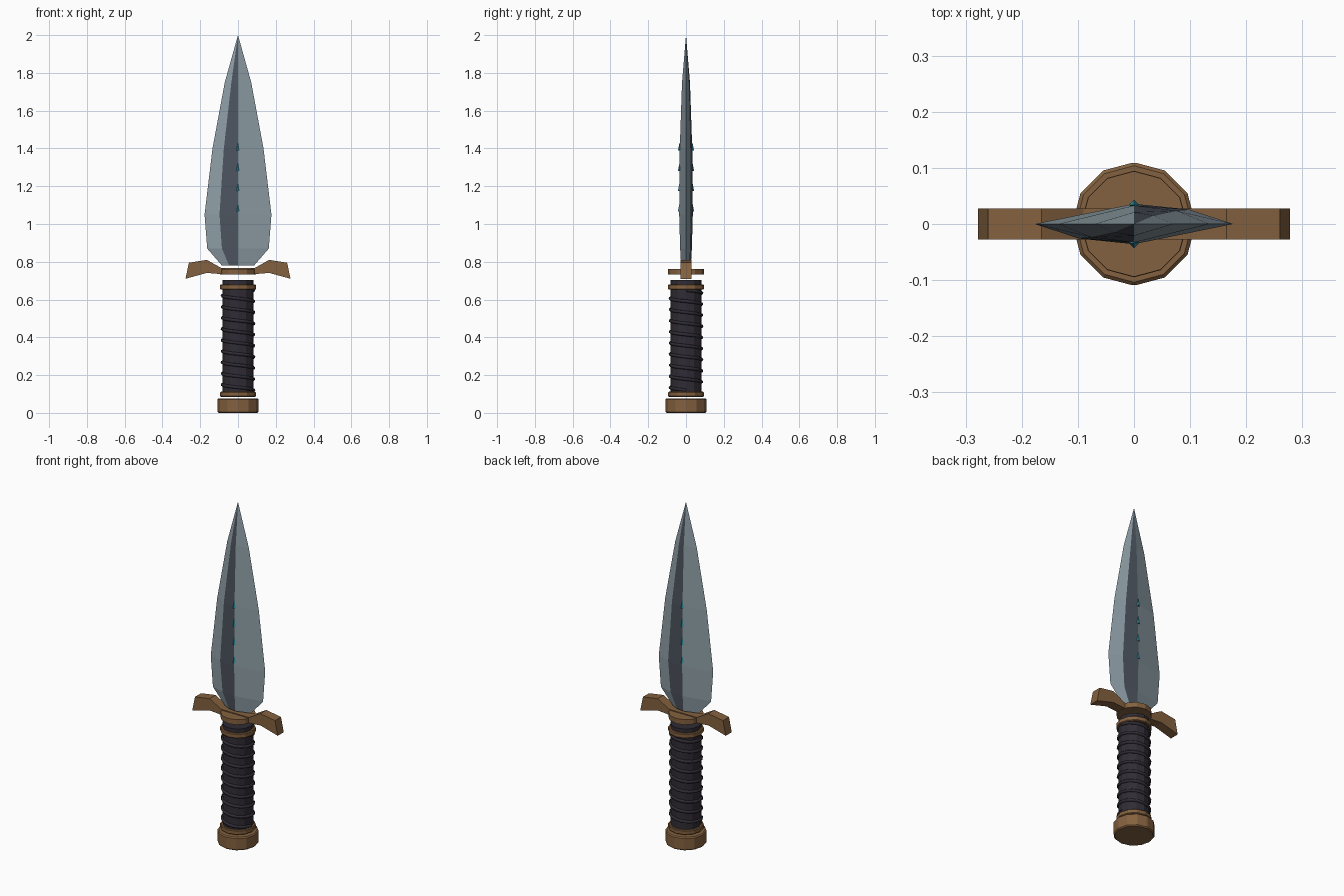
import bpy, bmesh, math

if "Cube" in bpy.data.objects:
    bpy.data.objects.remove(bpy.data.objects["Cube"])


def material(name, rgb):
    m = bpy.data.materials.new(name)
    m.diffuse_color = (*rgb, 1)
    m.use_nodes = True
    m.node_tree.nodes["Principled BSDF"].inputs["Base Color"].default_value = m.diffuse_color
    return m


STEEL = material("steel", (0.27, 0.34, 0.38))
DARK = material("dark_steel", (0.075, 0.09, 0.115))
BRONZE = material("bronze", (0.23, 0.12, 0.05))
LEATHER = material("leather", (0.03, 0.025, 0.035))
TEAL = material("teal", (0.03, 0.3, 0.38))


def finish(name, bm, *mats):
    bmesh.ops.recalc_face_normals(bm, faces=bm.faces)
    me = bpy.data.meshes.new(name)
    bm.to_mesh(me)
    bm.free()
    for m in mats:
        me.materials.append(m)
    ob = bpy.data.objects.new(name, me)
    bpy.context.collection.objects.link(ob)
    return ob


def disc(name, radius, z0, z1, mat, bevel=0.0):
    bpy.ops.mesh.primitive_cylinder_add(vertices=12, radius=radius, depth=z1 - z0,
                                        location=(0, 0, (z0 + z1) / 2))
    ob = bpy.context.object
    ob.name = name
    ob.data.materials.append(mat)
    if bevel:
        mod = ob.modifiers.new("bevel", 'BEVEL')
        mod.width, mod.segments = bevel, 1
    return ob


# Blade: six-sided sections (z, half width, strip edge, half thickness)
sections = [(0.78, 0.085, 0.047, 0.026), (0.87, 0.163, 0.085, 0.031),
            (1.05, 0.177, 0.098, 0.036), (1.40, 0.135, 0.075, 0.033),
            (1.75, 0.070, 0.035, 0.021)]
bm = bmesh.new()
rings = []
for z, w, s, t in sections:
    half = [(-w, 0), (-s, -0.72 * t), (0, -t)]
    rings.append([bm.verts.new((k * x, k * y, z)) for k in (1, -1) for x, y in half])
tip = bm.verts.new((0, 0, 2.0))
bm.faces.new(rings[0])
for i in range(6):
    j = (i + 1) % 6
    faces = [bm.faces.new((a[i], a[j], b[j], b[i])) for a, b in zip(rings, rings[1:])]
    faces.append(bm.faces.new((rings[-1][i], rings[-1][j], tip)))
    for f in faces:
        f.material_index = 1 if i % 3 == 1 else 0
finish("blade", bm, STEEL, DARK)

# Small inlaid points along both ridges
for side in (-1, 1):
    for k in range(4):
        bpy.ops.mesh.primitive_cone_add(vertices=4, radius1=0.009, depth=0.045,
                                        location=(0, side * 0.034, 1.09 + k * 0.107))
        bpy.context.object.name = "blade_inlay"
        bpy.context.object.data.materials.append(TEAL)

# Guard: mirrored profile extruded in y
half = [(0.09, 0.768), (0.165, 0.81), (0.26, 0.795), (0.278, 0.71), (0.165, 0.741), (0.09, 0.735)]
outline = half + [(-x, z) for x, z in reversed(half)]
bm = bmesh.new()
face = bm.faces.new([bm.verts.new((x, -0.028, z)) for x, z in outline])
new = bmesh.ops.extrude_face_region(bm, geom=[face])["geom"]
bmesh.ops.translate(bm, vec=(0, 0.056, 0),
                    verts=[v for v in new if isinstance(v, bmesh.types.BMVert)])
finish("guard", bm, BRONZE)
disc("guard_collar", 0.094, 0.733, 0.763, BRONZE)

# Handle, rings and pommel
disc("grip", 0.083, 0.085, 0.703, LEATHER)
disc("upper_ring", 0.095, 0.652, 0.68, BRONZE, 0.004)
disc("lower_ring", 0.095, 0.085, 0.112, BRONZE, 0.004)
disc("pommel", 0.11, 0.0, 0.077, BRONZE, 0.006)

# Spiral cord around the grip
turns, steps = 9, 16
curve = bpy.data.curves.new("grip_cord", 'CURVE')
curve.dimensions = '3D'
curve.bevel_depth, curve.bevel_resolution = 0.009, 1
curve.use_fill_caps = True
n = turns * steps + 1
spline = curve.splines.new('POLY')
spline.points.add(n - 1)
for i, p in enumerate(spline.points):
    a = -math.tau * i / steps
    p.co = (0.083 * math.cos(a), 0.083 * math.sin(a), 0.12 + 0.53 * i / (n - 1), 1)
curve.materials.append(LEATHER)
cord = bpy.data.objects.new("grip_cord", curve)
bpy.context.collection.objects.link(cord)
